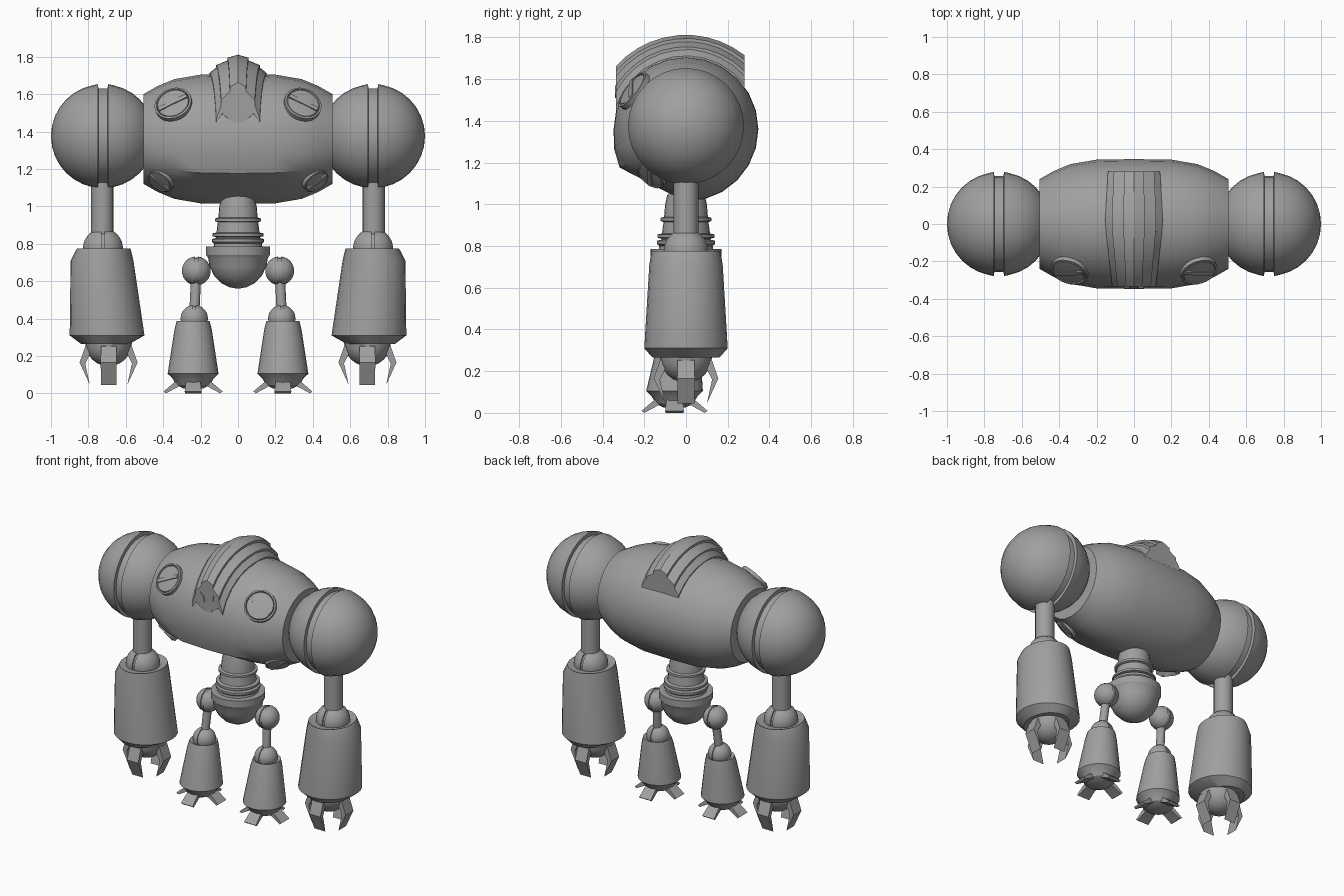
import bpy, bmesh
from math import sin, cos, pi, radians, sqrt, asin
from mathutils import Vector, Matrix

cube = bpy.data.objects.get("Cube")
if cube:
    bpy.data.objects.remove(cube, do_unlink=True)

grey = bpy.data.materials.new("plain_grey")
grey.use_nodes = True
grey.diffuse_color = (0.35, 0.35, 0.35, 1)
grey.node_tree.nodes["Principled BSDF"].inputs["Base Color"].default_value = (0.35, 0.35, 0.35, 1)
parts = []


def finish(name, bm):
    bmesh.ops.remove_doubles(bm, verts=bm.verts, dist=0.0002)
    bmesh.ops.recalc_face_normals(bm, faces=bm.faces)
    mesh = bpy.data.meshes.new(name)
    bm.to_mesh(mesh)
    bm.free()
    mesh.materials.append(grey)
    obj = bpy.data.objects.new(name, mesh)
    bpy.context.collection.objects.link(obj)
    parts.append(obj)
    return obj


def skin(name, loops):
    """Join a row of equal point loops into a closed solid."""
    bm = bmesh.new()
    rows = [[bm.verts.new(p) for p in loop] for loop in loops]
    n = len(rows[0])
    for a, b in zip(rows, rows[1:]):
        for i in range(n):
            j = (i + 1) % n
            bm.faces.new((a[i], a[j], b[j], b[i]))
    bm.faces.new(rows[0])
    bm.faces.new(rows[-1])
    return finish(name, bm)


def lathe(name, rings, center=(0, 0, 0), axis="z", seg=24):
    """rings: (t, rx, ry, cx, cy), later values optional."""
    loops = []
    for ring in rings:
        t, rx = ring[:2]
        ry = ring[2] if len(ring) > 2 else rx
        cx, cy = ring[3:5] if len(ring) > 3 else (0, 0)
        loop = []
        for i in range(seg):
            a = 2 * pi * i / seg
            u, v = cx + rx * cos(a), cy + ry * sin(a)
            loop.append(Vector((u, v, t) if axis == "z" else (t, u, v)) + Vector(center))
        loops.append(loop)
    return skin(name, loops)


def split_ball(name, center, r, gap, seg=24):
    """Ball of two halves with a groove around the middle."""
    half = [(-r * cos(a), max(r * sin(a), 0.001))
            for a in [pi / 2 * k / 8 for k in range(8)]]
    half += [(-gap, r), (-gap * 0.9, r * 0.92)]
    lathe(name, half + [(-t, q) for t, q in reversed(half)], center, "x", seg)


def rod(name, a, b, r):
    a, b = Vector(a), Vector(b)
    obj = lathe(name, [(0, r), ((b - a).length, r)], seg=16)
    obj.matrix_world = Matrix.Translation(a) @ (b - a).to_track_quat("Z", "Y").to_matrix().to_4x4()


def claws(name, center, profile, root, tip):
    """Four bent fingers around a wrist or foot."""
    reach = max(p[0] for p in profile)
    for k in range(4):
        loops = []
        for side in (-1, 1):
            loops.append([Matrix.Rotation(k * pi / 2, 3, "Z") @
                          Vector((u, side * (root + (tip - root) * u / reach), z)) + Vector(center)
                          for u, z in profile])
        skin(f"{name}_{k + 1}", loops)


# Barrel torso, its lower front cut to a slanting underside
def torso_loop(x, r):
    w = 1 - (x / 0.505) ** 2
    crease = radians(30)
    top = Vector((-cos(crease), -sin(crease))) * r * (1 + 0.06 * w)
    bottom = Vector((0, -r))
    loop = []
    for i in range(24):
        a = 2 * pi * i / 24
        p = Vector((-cos(a), -sin(a))) * r
        if 0 < a <= crease + 0.01:
            p *= 1 + 0.06 * w * a / crease
        elif crease < a < pi / 2:
            flat = top.lerp(bottom, (a - crease) / (pi / 2 - crease))
            p = p.lerp(flat, w)
        loop.append((x, p.x, 1.36 + p.y))
    return loop


stations = [(0.505, 0.24), (0.43, 0.283), (0.34, 0.32), (0.2, 0.344), (0, 0.347)]
stations = [(-x, r) for x, r in stations] + [(x, r) for x, r in stations[-2::-1]]
skin("torso", [torso_loop(x, r) for x, r in stations])


# Crest of stepped ridges arching over the torso
def crest_side(x, r, low):
    back, front = asin(0.28 / r), -asin(min(1, 0.335 / r))
    path = []
    for k in range(11):
        a = back + (front - back) * k / 10
        path.append((r * sin(a), 1.36 + r * cos(a)))
    path += [(-0.335, low), (-0.26, low), (-0.2, 1.56), (0, 1.62), (0.28, 1.53)]
    return [(x * (1 - (0.25 * -y / 0.335 if y < 0 else 0.1 * y / 0.28)), y, z) for y, z in path]


for s, side in ((-1, "right"), (1, "left")):
    for name, outer, inner in (("outer", (0.155, 0.352, 1.45), (0.115, 0.385, 1.49)),
                               ("middle", (0.12, 0.395, 1.5), (0.058, 0.42, 1.46)),
                               ("center", (0.058, 0.435, 1.47), (0, 0.452, 1.4))):
        skin(f"{side}_{name}_crest_ridge",
             [crest_side(s * outer[0], *outer[1:]), crest_side(s * inner[0], *inner[1:])])
    # Small diamond eyes on the crest front
    skin(f"{side}_crest_eye", [[(s * (0.035 + u), y, 1.54 + v) for u, v in
         ((-0.016, -0.03), (0.012, -0.01), (0.016, 0.03), (-0.012, 0.01))] for y in (-0.334, -0.341)])


# Round slotted badges
def badge(name, pos, normal, slot, r):
    n = Vector(normal).normalized()
    d = Vector(slot)
    d = (d - n * d.dot(n)).normalized()
    m = Matrix((d, n.cross(d), n)).transposed().to_4x4()
    m.translation = Vector(pos)
    disc = lathe(name, [(-0.04, r), (0.012, r), (0.014, r * 0.9), (0.004, r * 0.87),
                        (0.012, r * 0.84), (0.016, r * 0.4)])
    bar = skin(name + "_bar", [[(u * r * 0.82, v * 0.012, z) for u, v in
               ((-1, -1), (1, -1), (1, 1), (-1, 1))] for z in (0, 0.022)])
    disc.matrix_world = bar.matrix_world = m


# Waist with ribs and rounded pelvis
lathe("waist", [(1.09, 0.02), (1.075, 0.06), (1.045, 0.09), (1.0, 0.1), (0.94, 0.105),
                (0.935, 0.122), (0.92, 0.122), (0.915, 0.108), (0.86, 0.115), (0.855, 0.137),
                (0.84, 0.137), (0.835, 0.118), (0.78, 0.125)])
lathe("pelvis", [(0.83, 0.12), (0.825, 0.14), (0.81, 0.14), (0.8, 0.128), (0.785, 0.13),
                 (0.785, 0.17), (0.74, 0.17), (0.725, 0.16), (0.68, 0.152), (0.63, 0.128),
                 (0.59, 0.09), (0.568, 0.048), (0.56, 0.005)])

for s, side in ((-1, "right"), (1, "left")):
    badge(f"{side}_chest_badge", (s * 0.345, -0.25, 1.545), (s * 0.28, -0.78, 0.6), (s, 0, -0.5), 0.102)
    badge(f"{side}_belly_badge", (s * 0.415, -0.165, 1.14), (s * 0.5, -0.55, -0.7), (s, 0, 0.8), 0.076)

    # Arm
    split_ball(f"{side}_shoulder", (s * 0.722, 0, 1.375), 0.278, 0.027, 32)
    rod(f"{side}_upper_arm", (s * 0.725, 0, 0.8), (s * 0.725, 0, 1.15), 0.06)
    split_ball(f"{side}_elbow", (s * 0.722, 0, 0.775), 0.107, 0.008)
    lathe(f"{side}_forearm", [(0.765, 0.12, 0.13, s * 0.718, 0), (0.775, 0.143, 0.165, s * 0.718, 0),
                              (0.71, 0.168, 0.176, s * 0.727, 0), (0.31, 0.2, 0.2, s * 0.7, 0),
                              (0.265, 0.13, 0.16, s * 0.71, 0)])
    hand = [(0.27 - 0.125 * sin(a), max(0.125 * cos(a), 0.003)) for a in [pi / 2 * k / 6 for k in range(7)]]
    lathe(f"{side}_wrist", hand, (s * 0.692, 0, 0))
    claws(f"{side}_finger", (s * 0.692, 0, 0),
          [(0.08, 0.27), (0.125, 0.25), (0.155, 0.165), (0.1, 0.045), (0.125, 0.16), (0.1, 0.21)], 0.04, 0.042)

    # Leg
    split_ball(f"{side}_hip", (s * 0.223, 0, 0.655), 0.077, 0.01)
    rod(f"{side}_thigh", (s * 0.235, -0.03, 0.4), (s * 0.223, 0, 0.65), 0.027)
    split_ball(f"{side}_knee", (s * 0.234, -0.03, 0.4), 0.073, 0.007)
    lathe(f"{side}_shin", [(0.38, 0.07, 0.07, s * 0.24, -0.03), (0.388, 0.088, 0.088, s * 0.24, -0.03),
                           (0.34, 0.1, 0.1, s * 0.24, -0.035), (0.105, 0.136, 0.136, s * 0.24, -0.055),
                           (0.08, 0.11, 0.11, s * 0.24, -0.055), (0.045, 0.09, 0.09, s * 0.24, -0.055),
                           (0.025, 0.05, 0.05, s * 0.24, -0.055)])
    claws(f"{side}_toe", (s * 0.24, -0.055, 0),
          [(0.03, 0.05), (0.07, 0.075), (0.105, 0.055), (0.158, 0.01), (0.145, 0), (0.08, 0.035)], 0.03, 0.045)

# Smooth shading with sharp edges kept
bpy.ops.object.select_all(action="DESELECT")
for obj in parts:
    obj.select_set(True)
bpy.context.view_layer.objects.active = parts[0]
bpy.ops.object.shade_smooth_by_angle(angle=radians(32))
